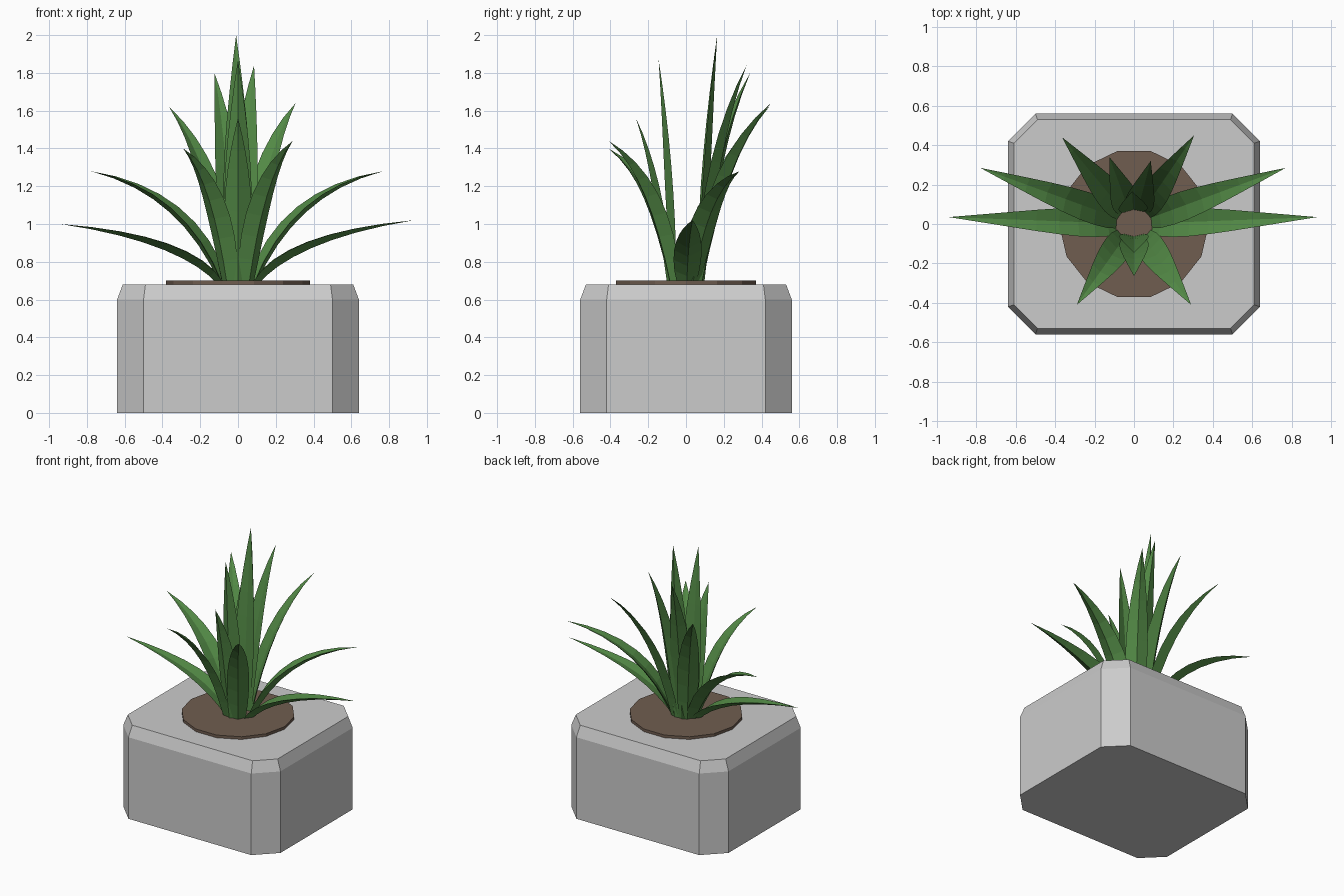
import bpy, bmesh, math
from mathutils import Vector

if "Cube" in bpy.data.objects:
    bpy.data.objects.remove(bpy.data.objects["Cube"])


def make_object(name, rings, color=None, tip=None):
    """Skin a stack of equal-sized rings; cap the ends or close to a tip."""
    bm = bmesh.new()
    loops = [[bm.verts.new(p) for p in ring] for ring in rings]
    n = len(loops[0])
    for a, b in zip(loops, loops[1:]):
        for i in range(n):
            j = (i + 1) % n
            bm.faces.new((a[i], a[j], b[j], b[i]))
    bm.faces.new(loops[0][::-1])
    if tip is None:
        bm.faces.new(loops[-1])
    else:
        end = bm.verts.new(tip)
        for i in range(n):
            bm.faces.new((loops[-1][i], loops[-1][(i + 1) % n], end))
    bmesh.ops.recalc_face_normals(bm, faces=bm.faces[:])
    mesh = bpy.data.meshes.new(name)
    bm.to_mesh(mesh)
    bm.free()
    if color:
        mesh.materials.append(color)
    obj = bpy.data.objects.new(name, mesh)
    bpy.context.collection.objects.link(obj)
    return obj


def material(name, rgb):
    mat = bpy.data.materials.new(name)
    mat.diffuse_color = (*rgb, 1)
    mat.use_nodes = True
    mat.node_tree.nodes["Principled BSDF"].inputs["Base Color"].default_value = mat.diffuse_color
    return mat


# Pot: rectangle with cut corners and a bevelled top rim
def cut_rect(hx, hy, c, z):
    return [(hx, -hy + c, z), (hx, hy - c, z), (hx - c, hy, z), (-hx + c, hy, z),
            (-hx, hy - c, z), (-hx, -hy + c, z), (-hx + c, -hy, z), (hx - c, -hy, z)]


make_object("pot", [cut_rect(0.64, 0.56, 0.14, 0), cut_rect(0.64, 0.56, 0.14, 0.60),
                    cut_rect(0.61, 0.53, 0.12, 0.68)])

# Soil disc: 14 sides
soil = material("soil_brown", (0.16, 0.11, 0.08))
make_object("soil", [[(0.38 * math.cos(k * math.tau / 14), 0.38 * math.sin(k * math.tau / 14), z)
                      for k in range(14)] for z in (0.67, 0.70)], soil)

# Leaves: folded blades swept along an arching curve
green = material("leaf_green", (0.085, 0.25, 0.06))
HALF_WIDTHS = [0.05, 0.066, 0.073, 0.073, 0.066, 0.054, 0.038, 0.02]


def leaf(name, tip, base_r, ctrl_r, ctrl_z):
    tip = Vector(tip)
    out = Vector((tip.x, tip.y, 0)).normalized()
    side = Vector((-out.y, out.x, 0))
    p0 = out * base_r + Vector((0, 0, 0.68))
    p1 = out * ctrl_r + Vector((0, 0, ctrl_z))
    rings = []
    for k, w in enumerate(HALF_WIDTHS):
        t = k / len(HALF_WIDTHS)
        p = p0 * (1 - t) ** 2 + p1 * 2 * t * (1 - t) + tip * t * t
        tangent = ((p1 - p0) * (1 - t) + (tip - p1) * t).normalized()
        inner = side.cross(tangent).normalized()
        if inner.dot(Vector((0, 0, 1)) - out) < 0:
            inner = -inner
        rings.append([p + side * w + inner * w * 0.2,
                      p - inner * w * 0.05,
                      p - side * w + inner * w * 0.2,
                      p - inner * w * 0.38])
    make_object(name, rings, green, tip)


# tip position, base radius, arch control radius and height
LEAVES = [
    ((-0.01, 0.165, 2.0), 0.07, 0.10, 1.40),
    ((0.085, 0.32, 1.84), 0.08, 0.13, 1.40),
    ((-0.125, 0.34, 1.80), 0.08, 0.14, 1.38),
    ((0.305, 0.45, 1.64), 0.08, 0.20, 1.35),
    ((-0.365, 0.44, 1.62), 0.08, 0.20, 1.33),
    ((0.77, 0.285, 1.28), 0.08, 0.28, 1.18),
    ((-0.78, 0.285, 1.28), 0.08, 0.28, 1.18),
    ((0.93, 0.035, 1.02), 0.08, 0.25, 0.94),
    ((-0.94, 0.035, 1.00), 0.08, 0.25, 0.93),
    ((0.29, -0.41, 1.44), 0.08, 0.19, 1.25),
    ((-0.29, -0.41, 1.40), 0.08, 0.19, 1.23),
    ((0, -0.265, 1.56), 0.08, 0.13, 1.25),
    ((0, -0.145, 1.87), 0.06, 0.08, 1.35),
]
for i, args in enumerate(LEAVES, 1):
    leaf(f"leaf_{i:02d}", *args)
